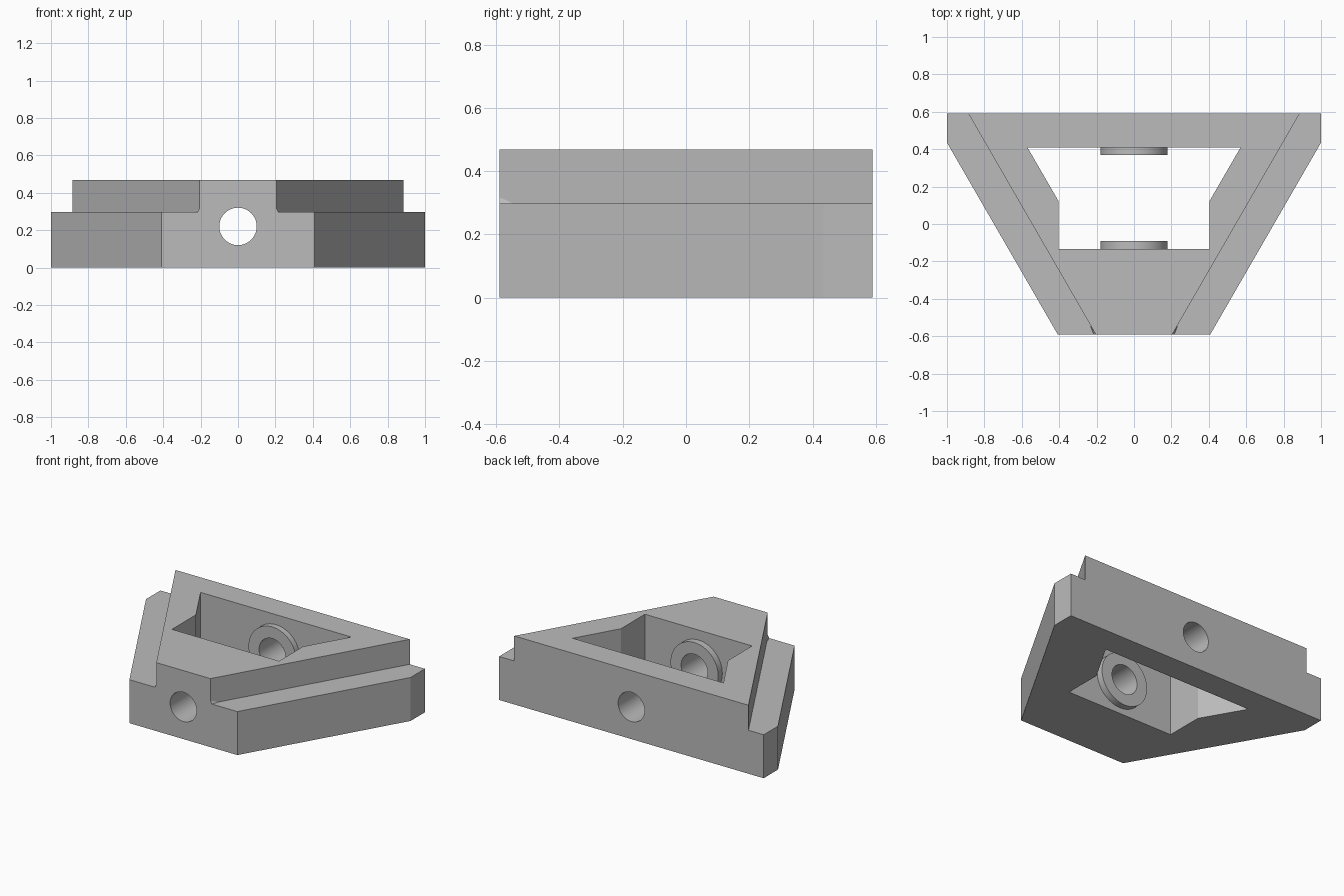
import bpy, bmesh, math
from mathutils import Matrix

cube = bpy.data.objects.get("Cube")
if cube:
    bpy.data.objects.remove(cube, do_unlink=True)

grey = bpy.data.materials.new("plain_grey")
grey.use_nodes = True
COLOUR = (0.5, 0.5, 0.5, 1)
grey.diffuse_color = COLOUR
grey.node_tree.nodes["Principled BSDF"].inputs["Base Color"].default_value = COLOUR

HEIGHT, STEP = 0.468, 0.297
DEPTH = 0.59
HOLE_Z = 0.22


def add_object(name, bm):
    bmesh.ops.recalc_face_normals(bm, faces=bm.faces)
    mesh = bpy.data.meshes.new(name)
    bm.to_mesh(mesh)
    bm.free()
    mesh.materials.append(grey)
    obj = bpy.data.objects.new(name, mesh)
    bpy.context.collection.objects.link(obj)
    return obj


def prism(name, outline, z0, z1):
    bm = bmesh.new()
    face = bm.faces.new([bm.verts.new((x, y, z0)) for x, y in outline])
    top = bmesh.ops.extrude_face_region(bm, geom=[face])["geom"]
    verts = [v for v in top if isinstance(v, bmesh.types.BMVert)]
    bmesh.ops.translate(bm, verts=verts, vec=(0, 0, z1 - z0))
    return add_object(name, bm)


def rod(name, radius, y0, y1):
    bm = bmesh.new()
    place = Matrix.Translation((0, (y0 + y1) / 2, HOLE_Z)) @ Matrix.Rotation(math.pi / 2, 4, "X")
    bmesh.ops.create_cone(bm, cap_ends=True, segments=64, radius1=radius,
                          radius2=radius, depth=y1 - y0, matrix=place)
    return add_object(name, bm)


def symmetric(half):
    return half + [(-x, y) for x, y in reversed(half)]


def combine(body, tool, operation):
    mod = body.modifiers.new(tool.name, "BOOLEAN")
    mod.operation, mod.solver, mod.object = operation, "EXACT", tool
    bpy.ops.object.select_all(action="DESELECT")
    bpy.context.view_layer.objects.active = body
    body.select_set(True)
    bpy.ops.object.modifier_apply(modifier=mod.name)
    bpy.data.objects.remove(tool, do_unlink=True)


# Tapered block with a through pocket
body = prism("block", symmetric([(0.408, -DEPTH), (1, 0.435), (1, DEPTH)]), 0, HEIGHT)
pocket = symmetric([(0.405, -0.135), (0.405, 0.125), (0.57, 0.41)])
combine(body, prism("pocket_cutter", pocket, -1, 1), "DIFFERENCE")

# Ledges along both slanted sides
for side in (-1, 1):
    ledge = [(-0.032, -1), (2, -1), (2, 1), (1.122, 1)]
    cutter = prism("ledge_cutter", [(side * x, y) for x, y in ledge], STEP, 1)
    combine(body, cutter, "DIFFERENCE")

# Round bosses inside the pocket, then the bore through everything
combine(body, rod("front_boss", 0.18, -0.2, -0.09), "UNION")
combine(body, rod("back_boss", 0.18, 0.37, 0.47), "UNION")
combine(body, rod("bore_cutter", 0.1, -1, 1), "DIFFERENCE")
bpy.ops.object.shade_smooth_by_angle(angle=math.radians(25))

# Small wedge at the front foot of each ledge wall
for side, label in ((1, "left"), (-1, "right")):
    bm = bmesh.new()
    for x, y, z in ((0.203, -DEPTH, 0.32), (0.215, -DEPTH, STEP),
                    (0.233, -0.545, STEP), (0.203, -DEPTH, STEP)):
        bm.verts.new((side * x, y, z))
    bmesh.ops.convex_hull(bm, input=bm.verts)
    add_object(label + "_foot_wedge", bm)
